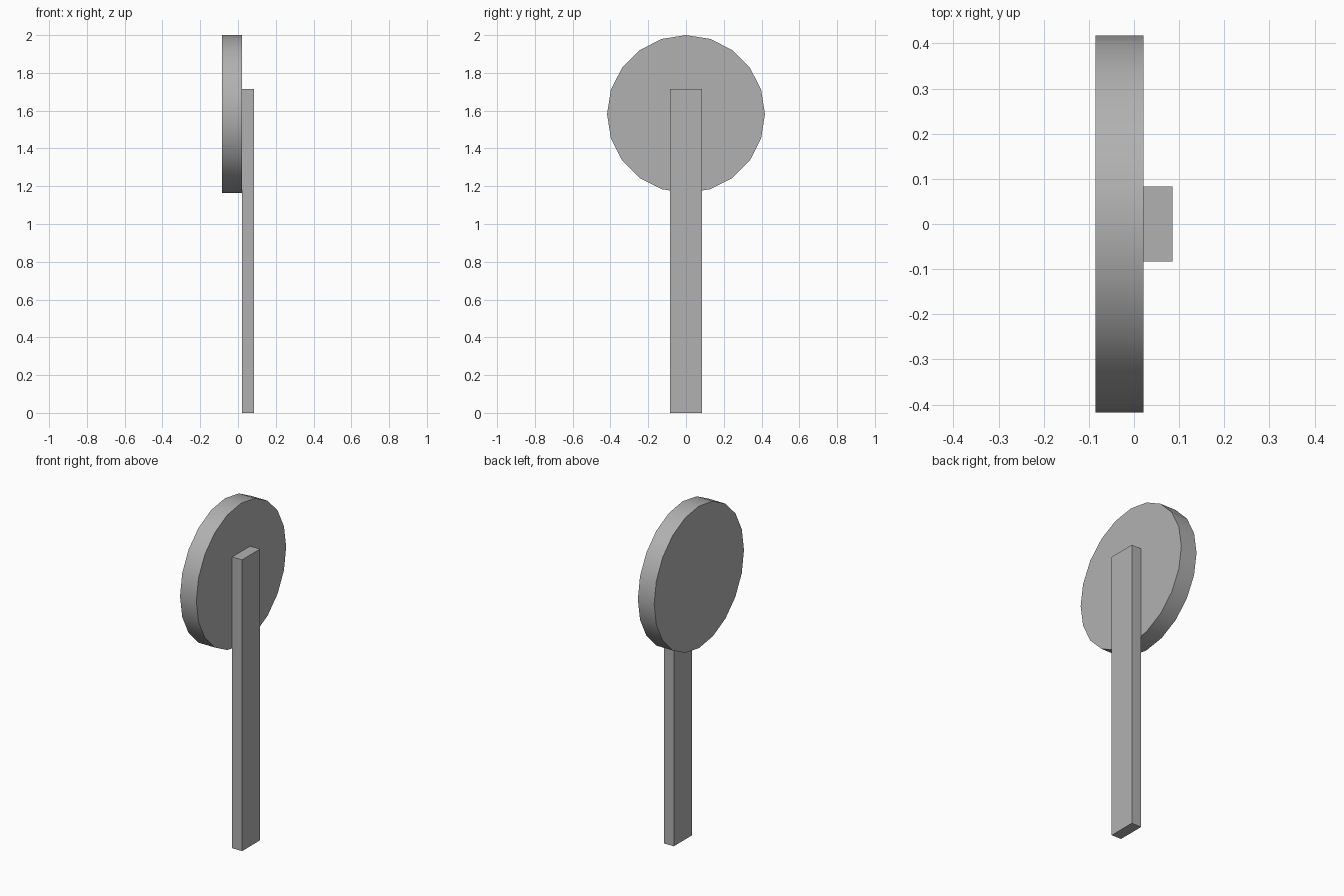
import bpy
import math

if "Cube" in bpy.data.objects:
    bpy.data.objects.remove(bpy.data.objects["Cube"])

DISC_RADIUS = 0.418
BACK_X, JOIN_X, FRONT_X = -0.085, 0.021, 0.085
POST_WIDTH, POST_HEIGHT = 0.167, 1.715

# Dark grey shared by both parts
grey = bpy.data.materials.new("dark_grey")
grey.diffuse_color = (0.44, 0.44, 0.44, 1)
grey.use_nodes = True
grey.node_tree.nodes["Principled BSDF"].inputs["Base Color"].default_value = grey.diffuse_color

# Round sign disc: 20 sides, axis along x, with a smooth rim
bpy.ops.mesh.primitive_cylinder_add(
    vertices=20, radius=DISC_RADIUS, depth=JOIN_X - BACK_X,
    location=((BACK_X + JOIN_X) / 2, 0, 2 - DISC_RADIUS),
    rotation=(0, math.pi / 2, 0))
disc = bpy.context.object
disc.name = "round_disc"
disc.data.materials.append(grey)
bpy.ops.object.transform_apply(location=False, rotation=True, scale=True)
bpy.ops.object.shade_smooth_by_angle(angle=math.radians(30))

# Flat post fixed to the face of the disc
bpy.ops.mesh.primitive_cube_add(
    size=1, location=((JOIN_X + FRONT_X) / 2, 0, POST_HEIGHT / 2))
post = bpy.context.object
post.name = "post"
post.data.materials.append(grey)
post.scale = (FRONT_X - JOIN_X, POST_WIDTH, POST_HEIGHT)
bpy.ops.object.transform_apply(location=False, rotation=False, scale=True)
